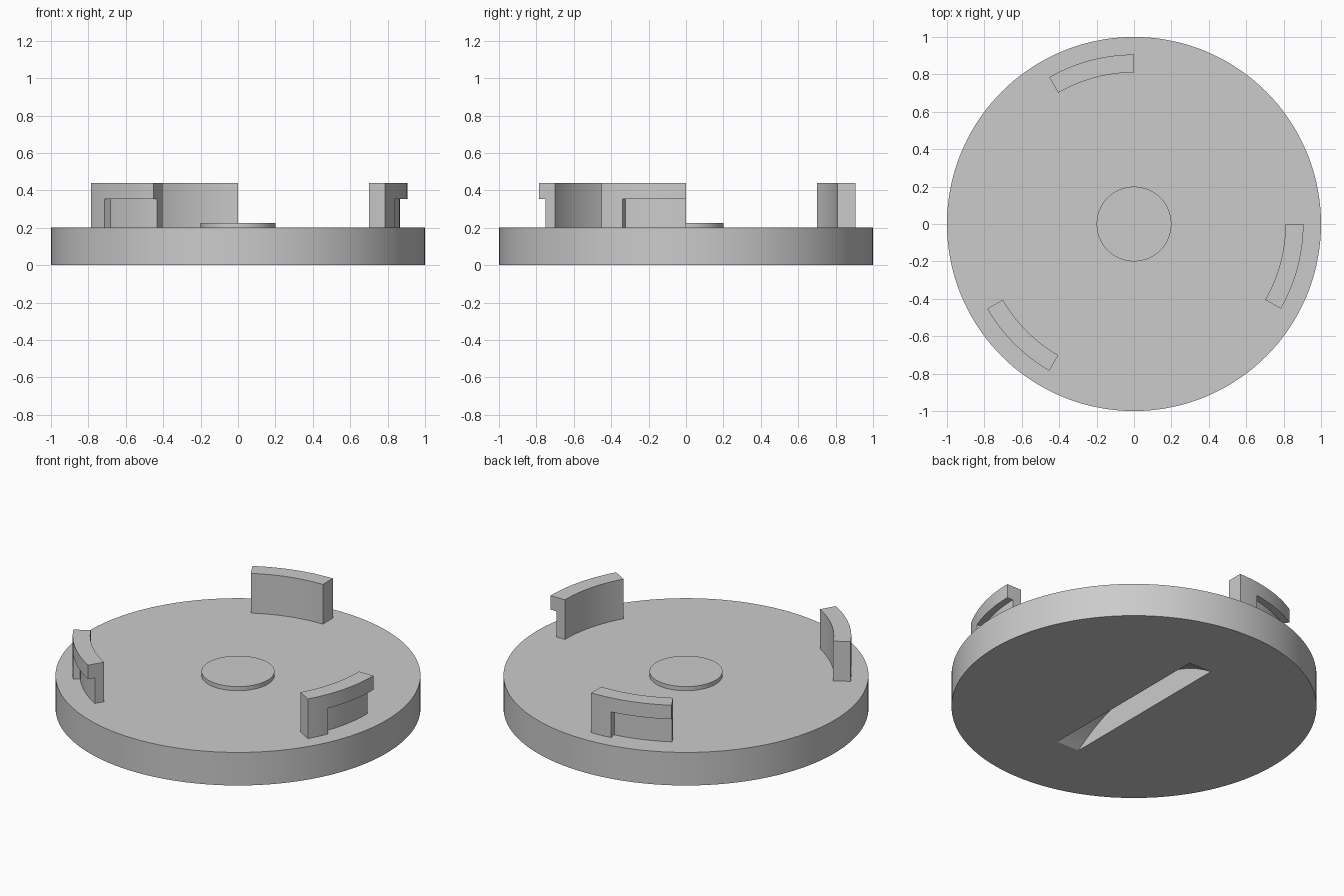
import bpy, bmesh, math

if "Cube" in bpy.data.objects:
    bpy.data.objects.remove(bpy.data.objects["Cube"])

grey = bpy.data.materials.new("plain grey")
grey.diffuse_color = (0.6, 0.6, 0.6, 1)
grey.use_nodes = True
grey.node_tree.nodes["Principled BSDF"].inputs["Base Color"].default_value = grey.diffuse_color


def extrude_profile(name, points, vector):
    """Closed prism from a flat outline swept along a vector."""
    bm = bmesh.new()
    face = bm.faces.new([bm.verts.new(p) for p in points])
    swept = bmesh.ops.extrude_face_region(bm, geom=[face])["geom"]
    verts = [g for g in swept if isinstance(g, bmesh.types.BMVert)]
    bmesh.ops.translate(bm, verts=verts, vec=vector)
    bmesh.ops.recalc_face_normals(bm, faces=bm.faces)
    mesh = bpy.data.meshes.new(name)
    bm.to_mesh(mesh)
    bm.free()
    mesh.materials.append(grey)
    obj = bpy.data.objects.new(name, mesh)
    bpy.context.collection.objects.link(obj)
    return obj


def arc(radius, start, end, steps, z):
    angles = [math.radians(start + (end - start) * i / steps) for i in range(steps + 1)]
    return [(radius * math.cos(a), radius * math.sin(a), z) for a in angles]


def sector(name, r_in, r_out, start, end, z0, z1):
    outline = arc(r_out, start, end, 12, z0) + arc(r_in, end, start, 12, z0)
    return extrude_profile(name, outline, (0, 0, z1 - z0))


def disc(name, radius, z0, z1, sides):
    return extrude_profile(name, arc(radius, 0, 360, sides, z0)[:-1], (0, 0, z1 - z0))


def activate(obj):
    bpy.ops.object.select_all(action="DESELECT")
    obj.select_set(True)
    bpy.context.view_layer.objects.active = obj


def cut(obj, cutter):
    mod = obj.modifiers.new("cut", "BOOLEAN")
    mod.operation, mod.solver, mod.object = "DIFFERENCE", "EXACT", cutter
    activate(obj)
    bpy.ops.object.modifier_apply(modifier=mod.name)
    bpy.data.objects.remove(cutter)


# Round cover with a curved coin slot in its underside
cover = disc("cover_plate", 1.0, 0, 0.2, 144)
R, DROP = 0.977, 0.798
half = math.degrees(math.acos((DROP - 0.02) / R))
slot_outline = [(-0.075, x, y - DROP) for x, y, _ in arc(R, 90 - half, 90 + half, 40, 0)]
cut(cover, extrude_profile("slot_cutter", slot_outline, (0.15, 0, 0)))

# Raised contact pad in the middle
pad = disc("centre_pad", 0.2, 0.195, 0.225, 64)

# Three bayonet tabs, undercut on the outside behind a full-height stop
parts = [cover, pad]
for i, end in enumerate((0, 120, 240)):
    tab = sector(f"locking_tab_{i + 1}", 0.81, 0.906, end - 30, end, 0.195, 0.44)
    cut(tab, sector("undercut", 0.866, 1.0, end - 22, end + 3, 0.15, 0.355))
    parts.append(tab)

for obj in parts:
    activate(obj)
    bpy.ops.object.shade_smooth_by_angle(angle=math.radians(30))
